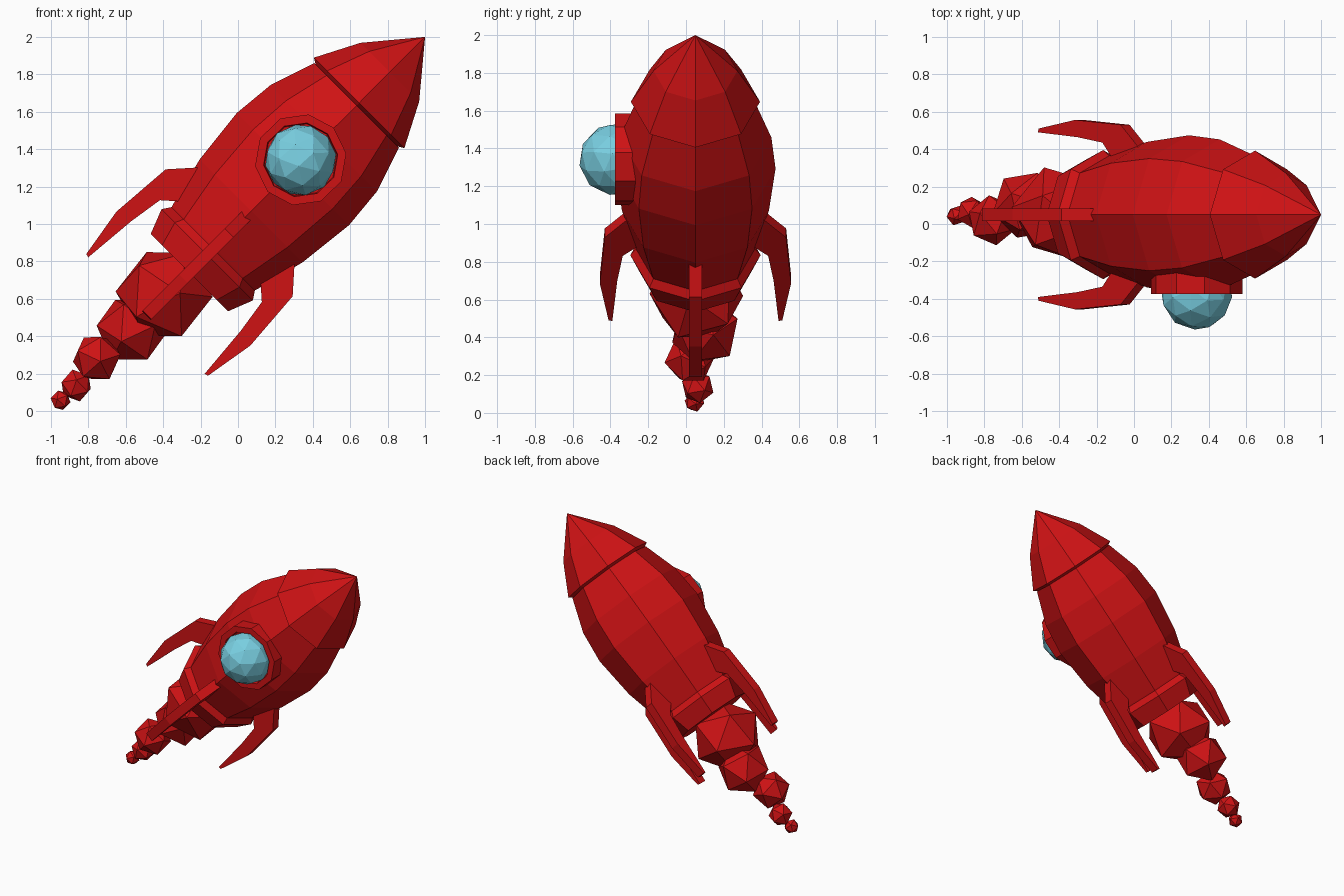
import bpy, bmesh, math
from mathutils import Matrix, Vector

if "Cube" in bpy.data.objects:
    bpy.data.objects.remove(bpy.data.objects["Cube"])


def material(name, rgb):
    m = bpy.data.materials.new(name)
    m.use_nodes = True
    m.diffuse_color = (*rgb, 1)
    bsdf = m.node_tree.nodes["Principled BSDF"]
    bsdf.inputs["Base Color"].default_value = (*rgb, 1)
    bsdf.inputs["Roughness"].default_value = 0.7
    return m


RED = material("rocket red", (0.62, 0.006, 0.007))
BLUE = material("glass blue", (0.19, 0.62, 0.75))

# Rocket frame: local z runs along the hull, tilted 45 degrees toward +x
h = math.sqrt(0.5)
FRAME = Matrix(((-h, 0, h, 0), (0, -1, 0, 0.05), (h, 0, h, 1), (0, 0, 0, 1)))


def finish(name, bm, mat, matrix):
    bmesh.ops.recalc_face_normals(bm, faces=bm.faces)
    mesh = bpy.data.meshes.new(name)
    bm.to_mesh(mesh)
    bm.free()
    mesh.materials.append(mat)
    ob = bpy.data.objects.new(name, mesh)
    ob.matrix_world = matrix
    bpy.context.collection.objects.link(ob)
    return ob


def lathe(name, profile, mat, matrix, sides=8, turn=0.0):
    """Stack of polygon rings from (height, radius) pairs, capped at the ends."""
    bm = bmesh.new()
    rings = []
    for z, r in profile:
        count = sides if r > 0 else 1
        rings.append([bm.verts.new((r * math.cos(turn + math.tau * i / sides),
                                    r * math.sin(turn + math.tau * i / sides), z))
                      for i in range(count)])
    for a, b in zip(rings, rings[1:]):
        for i in range(sides):
            j = (i + 1) % sides
            if len(b) == 1:
                bm.faces.new((a[i], a[j], b[0]))
            else:
                bm.faces.new((a[i], a[j], b[j], b[i]))
    for ring in (rings[0], rings[-1]):
        if len(ring) > 2:
            bm.faces.new(ring)
    return finish(name, bm, mat, matrix)


def ball(name, centre, radius, mat, level, spin):
    bm = bmesh.new()
    bmesh.ops.create_icosphere(bm, subdivisions=level, radius=radius)
    matrix = (Matrix.Translation(centre) @ Matrix.Rotation(spin, 4, 'Y')
              @ Matrix.Rotation(spin * 0.6, 4, 'X'))
    return finish(name, bm, mat, matrix)


# Hull, nose cone and tail collar
lathe("hull", [(-0.3, 0.28), (-0.177, 0.318), (0.1, 0.389), (0.415, 0.424),
               (0.648, 0.402), (0.897, 0.32)], RED, FRAME)
lathe("nose_cone", [(0.897, 0.31), (0.915, 0.342), (1.147, 0.222), (1.414, 0)],
      RED, FRAME)
lathe("tail_collar", [(-0.18, 0.31), (-0.233, 0.345), (-0.368, 0.292)], RED, FRAME)

# Four swept fins around the tail, as (distance out, height) outlines
FIN = [(0.34, 0.09), (0.48, -0.067), (0.506, -0.413), (0.46, -0.687),
       (0.44, -0.692), (0.414, -0.393), (0.385, -0.205), (0.3, -0.13)]
for k, side in enumerate(("upper", "front", "lower", "back")):
    bm = bmesh.new()
    face = bm.faces.new([bm.verts.new((r, -0.034, z)) for r, z in FIN])
    moved = bmesh.ops.extrude_face_region(bm, geom=[face])["geom"]
    bmesh.ops.translate(bm, vec=(0, 0.068, 0),
                        verts=[v for v in moved if isinstance(v, bmesh.types.BMVert)])
    finish("fin_" + side, bm, RED, FRAME @ Matrix.Rotation(k * math.pi / 2, 4, 'Z'))

# Porthole rim with a recessed seat, and its glass dome
port = Matrix.Translation((0.335, 0, 1.343)) @ Matrix.Rotation(math.pi / 2, 4, 'X')
lathe("porthole_rim", [(0.1, 0.246), (0.375, 0.246), (0.375, 0.2), (0.34, 0.195)],
      RED, port, sides=10, turn=math.radians(8))
ball("porthole_glass", (0.335, -0.375, 1.342), 0.192, BLUE, 2, 0.3)

# Trail of shrinking exhaust puffs
PUFFS = [(-0.395, 0.055, 0.625, 0.262), (-0.57, 0.1, 0.435, 0.192),
         (-0.755, 0.02, 0.283, 0.136), (-0.865, 0.062, 0.137, 0.088),
         (-0.948, 0.045, 0.058, 0.055)]
for i, (x, y, z, r) in enumerate(PUFFS):
    ball(f"exhaust_puff_{i + 1}", Vector((x, y, z)), r, RED, 1, 0.5 + 0.9 * i)
